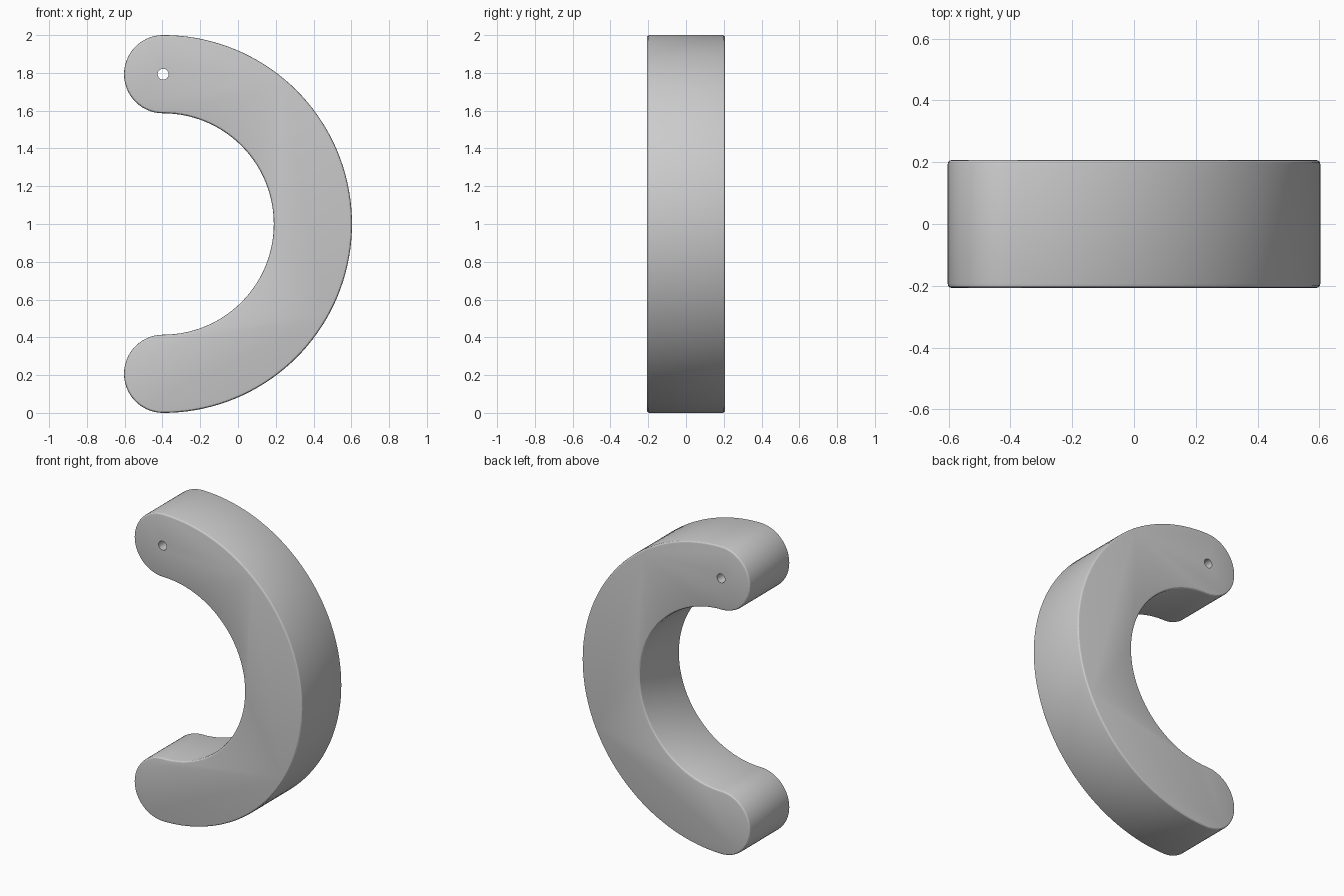
import bpy, bmesh
from math import sin, cos, pi, radians

if "Cube" in bpy.data.objects:
    bpy.data.objects.remove(bpy.data.objects["Cube"])

CX, CZ = -0.3965, 1.0          # centre of the half ring
R_OUT, R_IN = 1.0, 0.586
R_CAP = (R_OUT - R_IN) / 2     # rounded ends
R_MID = (R_OUT + R_IN) / 2
HALF = 0.207                   # half thickness along y


def arc(cx, cz, r, a0, a1, n):
    """Arc points, last one left out so that arcs chain together."""
    return [(cx + r * cos(a0 + (a1 - a0) * i / n),
             cz + r * sin(a0 + (a1 - a0) * i / n)) for i in range(n)]


# C-shaped profile: outer arc, top cap, inner arc, bottom cap
profile = (arc(CX, CZ, R_OUT, -pi / 2, pi / 2, 72)
           + arc(CX, CZ + R_MID, R_CAP, pi / 2, 3 * pi / 2, 28)
           + arc(CX, CZ, R_IN, pi / 2, -pi / 2, 56)
           + arc(CX, CZ - R_MID, R_CAP, pi / 2, 3 * pi / 2, 28))

# Extrude the profile into a thick body
bm = bmesh.new()
face = bm.faces.new([bm.verts.new((x, -HALF, z)) for x, z in profile])
ext = bmesh.ops.extrude_face_region(bm, geom=[face])
bmesh.ops.translate(bm, vec=(0, 2 * HALF, 0),
                    verts=[v for v in ext["geom"] if isinstance(v, bmesh.types.BMVert)])
bmesh.ops.recalc_face_normals(bm, faces=bm.faces)
mesh = bpy.data.meshes.new("curved_body")
bm.to_mesh(mesh)
bm.free()
body = bpy.data.objects.new("curved_body", mesh)
bpy.context.collection.objects.link(body)

# Cutter for the small through hole in the upper end
bpy.ops.mesh.primitive_cylinder_add(vertices=24, radius=0.029, depth=1,
                                    location=(CX, 0, CZ + R_MID),
                                    rotation=(pi / 2, 0, 0))
cutter = bpy.context.object
cutter.name = "hole_cutter"
cutter.hide_render = True

# Softened rims, then the hole
bevel = body.modifiers.new("rim", "BEVEL")
bevel.width = 0.014
bevel.segments = 3
bevel.limit_method = "ANGLE"
bevel.angle_limit = radians(50)
hole = body.modifiers.new("hole", "BOOLEAN")
hole.operation = "DIFFERENCE"
hole.solver = "EXACT"
hole.object = cutter

# Bake the modifiers and shade smoothly
bpy.ops.object.select_all(action="DESELECT")
body.select_set(True)
bpy.context.view_layer.objects.active = body
bpy.ops.object.convert(target="MESH")
bpy.data.objects.remove(cutter)
bpy.ops.object.shade_smooth_by_angle(angle=radians(29))
